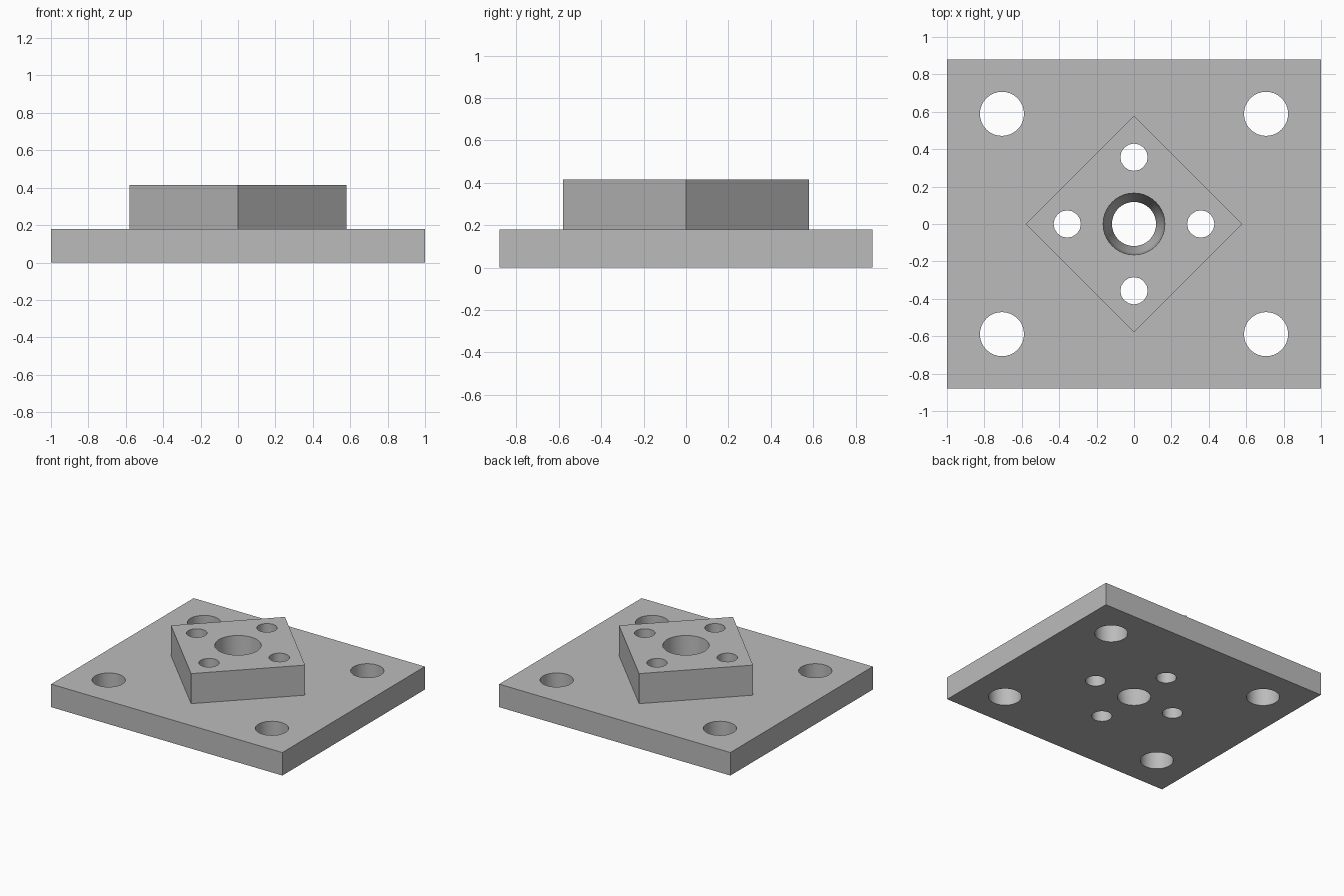
import bpy
import math

cube = bpy.data.objects.get("Cube")
if cube:
    bpy.data.objects.remove(cube, do_unlink=True)

PLATE_TOP, BLOCK_TOP = 0.18, 0.415
PLATE_X, PLATE_Y, BLOCK_REACH = 1.0, 0.88, 0.58

# One flat colour
grey = bpy.data.materials.new("plain grey")
grey.use_nodes = True
colour = (0.5, 0.5, 0.5, 1)
grey.diffuse_color = colour
grey.node_tree.nodes["Principled BSDF"].inputs["Base Color"].default_value = colour


def box(name, size, z0, z1, turn=0):
    bpy.ops.mesh.primitive_cube_add(size=1, location=(0, 0, (z0 + z1) / 2), rotation=(0, 0, turn))
    obj = bpy.context.object
    obj.name = name
    obj.scale = (size[0], size[1], z1 - z0)
    bpy.ops.object.transform_apply(location=True, rotation=True, scale=True)
    obj.data.materials.append(grey)
    return obj


def drill(body, x, y, r0, r1, z0, z1, sides):
    """Cut a straight or tapered round hole right through the body."""
    over = 0.02
    slope = (r1 - r0) / (z1 - z0) * over
    bpy.ops.mesh.primitive_cone_add(
        vertices=sides, radius1=r0 - slope, radius2=r1 + slope,
        depth=z1 - z0 + 2 * over, location=(x, y, (z0 + z1) / 2))
    cutter = bpy.context.object
    cutter.hide_render = True
    cutter.data.materials.append(grey)
    mod = body.modifiers.new("hole", "BOOLEAN")
    mod.operation = "DIFFERENCE"
    mod.solver = "EXACT"
    mod.object = cutter
    bpy.context.view_layer.objects.active = body
    bpy.ops.object.modifier_apply(modifier=mod.name)
    bpy.data.objects.remove(cutter, do_unlink=True)


# Base plate and the diamond-set block on it
plate = box("base_plate", (2 * PLATE_X, 2 * PLATE_Y), 0, PLATE_TOP)
side = BLOCK_REACH * math.sqrt(2)
block = box("raised_block", (side, side), PLATE_TOP, BLOCK_TOP, math.pi / 4)

# Corner mounting holes
for sx in (-1, 1):
    for sy in (-1, 1):
        drill(plate, sx * 0.706, sy * 0.589, 0.118, 0.118, 0, PLATE_TOP, 32)

# Bolt holes and tapered centre bore through both parts
for body, z0, z1, r0, r1 in ((plate, 0, PLATE_TOP, 0.118, 0.155),
                             (block, PLATE_TOP, BLOCK_TOP, 0.155, 0.165)):
    for x, y in ((1, 0), (0, 1), (-1, 0), (0, -1)):
        drill(body, x * 0.357, y * 0.357, 0.073, 0.073, z0, z1, 16)
    drill(body, 0, 0, r0, r1, z0, z1, 40)

# Smooth hole walls, crisp edges
for body in (plate, block):
    bpy.ops.object.select_all(action="DESELECT")
    body.select_set(True)
    bpy.context.view_layer.objects.active = body
    bpy.ops.object.shade_smooth_by_angle(angle=math.radians(30))
